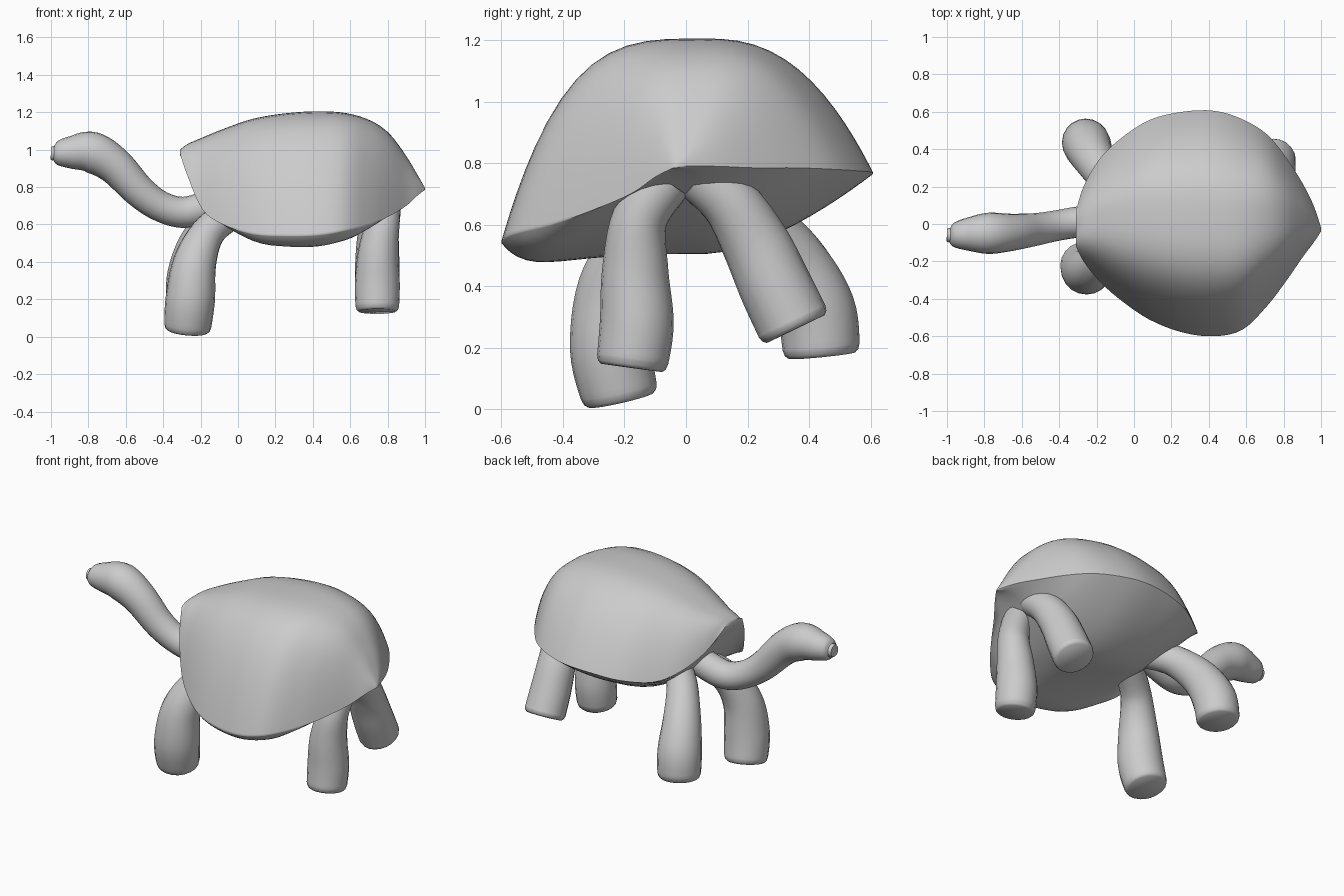
import bpy, bmesh, math
from mathutils import Vector

if "Cube" in bpy.data.objects:
    bpy.data.objects.remove(bpy.data.objects["Cube"])


def spline(points, steps):
    """Catmull-Rom through tuples of any length."""
    n = len(points)
    out = []
    for i in range(n - 1):
        a, b, c, d = (points[max(0, min(n - 1, i + k))] for k in (-1, 0, 1, 2))
        for k in range(steps):
            t = k / steps
            out.append([0.5 * (2 * q + (r - p) * t + (2 * p - 5 * q + 4 * r - s) * t * t
                               + (3 * q - p - 3 * r + s) * t ** 3)
                        for p, q, r, s in zip(a, b, c, d)])
    return out + [list(points[-1])]


def make_object(name, rings, angle):
    """Skin a list of rings, closing each end with a fan."""
    bm = bmesh.new()
    loops = [[bm.verts.new(p) for p in ring] for ring in rings]
    n = len(loops[0])
    for a, b in zip(loops, loops[1:]):
        for i in range(n):
            bm.faces.new((a[i], a[(i + 1) % n], b[(i + 1) % n], b[i]))
    for loop in (loops[0], loops[-1]):
        c = bm.verts.new(sum((v.co for v in loop), Vector()) / n)
        for i in range(n):
            bm.faces.new((c, loop[i], loop[(i + 1) % n]))
    bmesh.ops.recalc_face_normals(bm, faces=bm.faces)
    mesh = bpy.data.meshes.new(name)
    bm.to_mesh(mesh)
    bm.free()
    obj = bpy.data.objects.new(name, mesh)
    bpy.context.collection.objects.link(obj)
    bpy.context.view_layer.objects.active = obj
    obj.select_set(True)
    bpy.ops.object.shade_smooth_by_angle(angle=math.radians(angle))
    obj.select_set(False)
    return obj


def limb(name, path, sides=20):
    """Round tube along (x, y, z, radius) points, with a softened start."""
    pts = spline(path, 6)
    rings = []
    for i, (x, y, z, r) in enumerate(pts):
        t = (Vector(pts[min(i + 1, len(pts) - 1)][:3]) - Vector(pts[max(i - 1, 0)][:3])).normalized()
        ref = Vector((0, 1, 0))
        u = (ref - t * ref.dot(t)).normalized()
        v = t.cross(u)
        ends = [(0.015, 0.87), (0.005, 0.96)] if i == 0 else []
        for back, scale in ends + [(0, 1)]:
            centre = Vector((x, y, z)) - t * (back - (0.012 if i == 0 and not back else 0))
            rings.append([centre + r * scale * (math.cos(a) * u + math.sin(a) * v)
                          for a in (2 * math.pi * k / sides for k in range(sides))])
    return make_object(name, rings, 50)


# Shell: cross-sections (x, right rim y z, left rim y z, top z, belly z)
sections = [
    (-0.31, -0.12, 0.98, 0.07, 0.98, 1.00, 0.97), (-0.27, -0.20, 0.86, 0.20, 0.87, 1.03, 0.91),
    (-0.19, -0.30, 0.68, 0.34, 0.78, 1.065, 0.79), (-0.08, -0.40, 0.60, 0.45, 0.73, 1.11, 0.65),
    (0.08, -0.51, 0.55, 0.555, 0.74, 1.165, 0.545), (0.26, -0.58, 0.54, 0.60, 0.76, 1.195, 0.51),
    (0.43, -0.60, 0.545, 0.605, 0.77, 1.205, 0.51), (0.58, -0.565, 0.57, 0.56, 0.775, 1.195, 0.55),
    (0.71, -0.44, 0.60, 0.48, 0.78, 1.155, 0.62), (0.81, -0.31, 0.645, 0.36, 0.785, 1.085, 0.69),
    (0.90, -0.18, 0.70, 0.22, 0.785, 0.965, 0.75), (0.96, -0.10, 0.755, 0.10, 0.79, 0.865, 0.778),
    (1.00, -0.04, 0.785, -0.02, 0.79, 0.795, 0.785)]


def shell_ring(x, yr, zr, yl, zl, top, belly, n=16):
    mid = (yr + yl) / 2 + 0.05 * (yl - yr)

    def point(s, side, crown, power, sag=0.0):
        y, z = (yr, zr) if side < 0 else (yl, zl)
        return (x, mid + (y - mid) * s, crown + (z - crown) * s ** power - sag * s ** 3 * (1 - s ** 8))

    sag = max(0, min(1, (-yr - 0.25) / 0.3)) * 0.09
    ss = [math.sin(math.pi / 2 * k / n) for k in range(n + 1)]
    ring = [point(s, -1, top, 3.5) for s in ss]
    ring += [point(s, -1, belly, 5.0, sag) for s in ss[-2::-1]]
    ring += [point(s, 1, belly, 1.6) for s in ss[1:]]
    ring += [point(s, 1, top, 2.5) for s in ss[-2:0:-1]]
    return ring


make_object("shell", [shell_ring(*p) for p in spline(sections, 4)], 60)

# Head and neck in one sweep
limb("head_and_neck", [
    (-0.985, -0.06, 0.98, 0.04), (-0.96, -0.06, 0.98, 0.066), (-0.89, -0.055, 0.985, 0.088),
    (-0.78, -0.05, 0.985, 0.11), (-0.66, -0.045, 0.915, 0.10), (-0.53, -0.03, 0.78, 0.088),
    (-0.42, -0.01, 0.70, 0.082), (-0.30, 0.01, 0.665, 0.083), (-0.18, 0.02, 0.69, 0.085),
    (0.0, 0.03, 0.76, 0.08)])

# Legs, from foot up to body
legs = {
    "front_leg_right": [(-0.27, -0.215, 0.045, 0.125), (-0.255, -0.245, 0.20, 0.132),
                        (-0.23, -0.235, 0.40, 0.115), (-0.15, -0.16, 0.57, 0.09),
                        (0.0, -0.05, 0.68, 0.085)],
    "front_leg_left": [(-0.26, 0.44, 0.19, 0.125), (-0.25, 0.42, 0.33, 0.128),
                       (-0.21, 0.34, 0.49, 0.11), (-0.12, 0.21, 0.63, 0.09),
                       (0.02, 0.08, 0.69, 0.085)],
    "rear_leg_right": [(0.745, -0.175, 0.15, 0.116), (0.745, -0.16, 0.28, 0.12),
                       (0.75, -0.165, 0.45, 0.108), (0.775, -0.15, 0.62, 0.09),
                       (0.79, -0.06, 0.75, 0.085)],
    "rear_leg_left": [(0.745, 0.35, 0.275, 0.12), (0.745, 0.29, 0.40, 0.118),
                      (0.75, 0.225, 0.54, 0.11), (0.775, 0.145, 0.67, 0.095),
                      (0.79, 0.04, 0.76, 0.085)],
}
for name, path in legs.items():
    limb(name, path)
